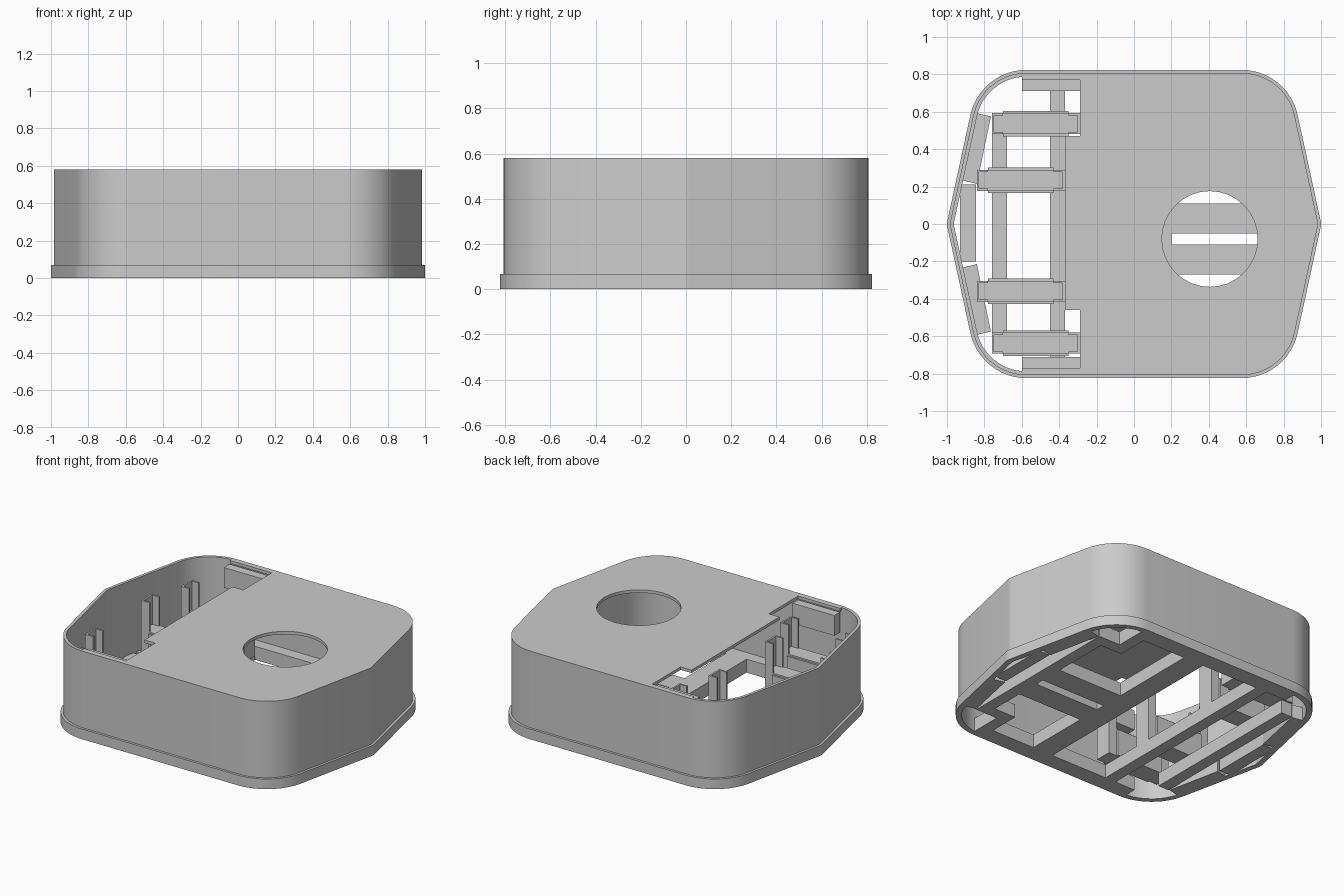
import bpy
from math import sin, cos, pi, sqrt, atan2
from mathutils import Vector

cube = bpy.data.objects.get("Cube")
if cube:
    bpy.data.objects.remove(cube, do_unlink=True)

grey = bpy.data.materials.new("plain grey")
grey.use_nodes = True
grey.diffuse_color = (0.6, 0.6, 0.6, 1)
grey.node_tree.nodes["Principled BSDF"].inputs["Base Color"].default_value = (0.6, 0.6, 0.6, 1)

APEX, HALF_Y, SLOPE = 0.985, 0.808, 0.217
HEIGHT, FLOOR = 0.58, 0.09


def round_corner(prev, corner, nxt, radius, steps):
    """Points of an arc tangent to both edges of a corner."""
    a, b = (prev - corner).normalized(), (nxt - corner).normalized()
    half = a.angle(b) / 2
    centre = corner + (a + b).normalized() * radius / sin(half)
    reach = radius * cos(half) / sin(half)
    start = (corner + a * reach - centre).normalized()
    end = (corner + b * reach - centre).normalized()
    return [centre + start.slerp(end, i / steps) * radius for i in range(steps + 1)]


def outline(inset):
    """Housing outline, moved inwards by inset."""
    ax = APEX - inset * sqrt(1 + SLOPE ** 2)
    y = HALF_Y - inset
    x = ax - SLOPE * y
    corners = [Vector(p) for p in ((ax, 0), (x, y), (-x, y), (-ax, 0), (-x, -y), (x, -y))]
    points = []
    for i, c in enumerate(corners):
        tip = abs(c.y) < 0.01
        radius = 0.08 if tip else 0.29 - inset
        points += round_corner(corners[i - 1], c, corners[(i + 1) % 6], radius, 4 if tip else 12)
    return points


def slab(name, loops, z0, z1, smooth=False):
    """Flat plate filled between closed loops and extruded from z0 to z1."""
    curve = bpy.data.curves.new(name, "CURVE")
    curve.dimensions = "2D"
    curve.fill_mode = "BOTH"
    curve.extrude = (z1 - z0) / 2
    for loop in loops:
        spline = curve.splines.new("POLY")
        spline.points.add(len(loop) - 1)
        for point, co in zip(spline.points, loop):
            point.co = (co[0], co[1], 0, 1)
        spline.use_cyclic_u = True
    temp = bpy.data.objects.new(name + "_curve", curve)
    bpy.context.collection.objects.link(temp)
    bpy.context.view_layer.update()
    mesh = bpy.data.meshes.new_from_object(temp.evaluated_get(bpy.context.evaluated_depsgraph_get()))
    bpy.data.objects.remove(temp, do_unlink=True)
    mesh.name = name
    mesh.materials.clear()
    mesh.materials.append(grey)
    obj = bpy.data.objects.new(name, mesh)
    obj.location.z = (z0 + z1) / 2
    bpy.context.collection.objects.link(obj)
    bpy.ops.object.select_all(action="DESELECT")
    obj.select_set(True)
    bpy.context.view_layer.objects.active = obj
    bpy.ops.object.mode_set(mode="EDIT")
    bpy.ops.mesh.select_all(action="SELECT")
    bpy.ops.mesh.remove_doubles(threshold=0.0005)
    bpy.ops.mesh.normals_make_consistent(inside=False)
    bpy.ops.object.mode_set(mode="OBJECT")
    if smooth:
        bpy.ops.object.shade_smooth_by_angle(angle=0.5)
    else:
        bpy.ops.object.shade_flat()
    return obj


def box(name, x0, x1, y0, y1, z0, z1):
    return slab(name, [[(x0, y0), (x1, y0), (x1, y1), (x0, y1)]], z0, z1)


# Outer shell and base flange
outer, inner = outline(0), outline(0.02)
slab("side_wall", [outer, inner], 0, HEIGHT, True)
slab("base_flange", [outline(-0.016), outer], 0, 0.068, True)

# Top plate with round hole and stepped opening edge
right_half = sorted((p for p in inner if p.x > 0), key=lambda p: atan2(p.y, p.x))
edge = [(-0.6, 0.788), (-0.6, 0.77), (-0.29, 0.77), (-0.29, 0.47), (-0.37, 0.47),
        (-0.37, -0.46), (-0.29, -0.46), (-0.29, -0.77), (-0.6, -0.77), (-0.6, -0.788)]
hole = [(0.405 + 0.256 * cos(i * pi / 16), -0.08 + 0.256 * sin(i * pi / 16)) for i in range(32)]
slab("top_plate", [right_half + edge, hole], HEIGHT - 0.02, HEIGHT)

# Ledges beside the opening, floor rails along the long sides
for side, s in (("back", 1), ("front", -1)):
    y0, y1 = sorted((s * 0.71, s * 0.77))
    box(side + "_ledge", -0.6, -0.29, y0, y1, 0.42, 0.555)
    y0, y1 = sorted((s * 0.71, s * 0.788))
    box(side + "_floor_rail", -0.6, 0.6, y0, y1, 0, FLOOR)
    # Stepped floor pad at the closed end, leaving the corner open
    pad = [(0.52, 0.71), (0.6, 0.71), (0.6, 0.58), (0.68, 0.58), (0.68, 0.5), (0.52, 0.5)]
    slab(side + "_corner_pad", [[(x, s * y) for x, y in pad]], 0, FLOOR)

# Floor crossbars
box("opening_crossbar", -0.45, -0.37, -0.71, 0.71, 0, FLOOR)
box("centre_crossbar", 0.05, 0.2, -0.71, 0.71, 0, FLOOR)
for side, s in (("left", 1), ("right", -1)):
    x0, x1 = sorted((s * 0.68, s * 0.76))
    box(side + "_end_crossbar", x0, x1, -0.58, 0.58, 0, FLOOR)
    # Slats that follow the angled end walls
    box(side + "_middle_slat", *sorted((s * 0.845, s * 0.93)), -0.2, 0.21, 0, FLOOR)
    for end, t in (("back", 1), ("front", -1)):
        slab(side + "_" + end + "_slat",
             [[(s * 0.925, t * 0.235), (s * 0.84, t * 0.215), (s * 0.765, t * 0.575), (s * 0.84, t * 0.592)]],
             0, FLOOR)

# Floor strips under the round hole
box("hole_strip_back", 0.2, 0.68, -0.05, 0.11, 0, FLOOR)
box("hole_strip_front", 0.2, 0.68, -0.27, -0.11, 0, FLOOR)

# Holders: a base block with a channel-shaped post at each end
BASE_TOP, POST_TOP, THICK, ARM = 0.28, 0.475, 0.012, 0.06
for n, (x0, y) in enumerate(((-0.76, 0.537), (-0.84, 0.233), (-0.84, -0.36), (-0.76, -0.637)), 1):
    x1 = x0 + 0.47
    box(f"holder_{n}_base", x0, x1, y - 0.056, y + 0.056, FLOOR, BASE_TOP)
    box(f"holder_{n}_band", x0 + 0.06, x1 - 0.06, y - 0.068, y + 0.068, FLOOR, BASE_TOP - 0.01)
    for end, x, d in (("outer", x0, 1), ("inner", x1, -1)):
        w = 0.056
        channel = [(x, y - w), (x + d * ARM, y - w), (x + d * ARM, y - w + THICK),
                   (x + d * THICK, y - w + THICK), (x + d * THICK, y + w - THICK),
                   (x + d * ARM, y + w - THICK), (x + d * ARM, y + w), (x, y + w)]
        slab(f"holder_{n}_{end}_post", [channel], BASE_TOP, POST_TOP)
